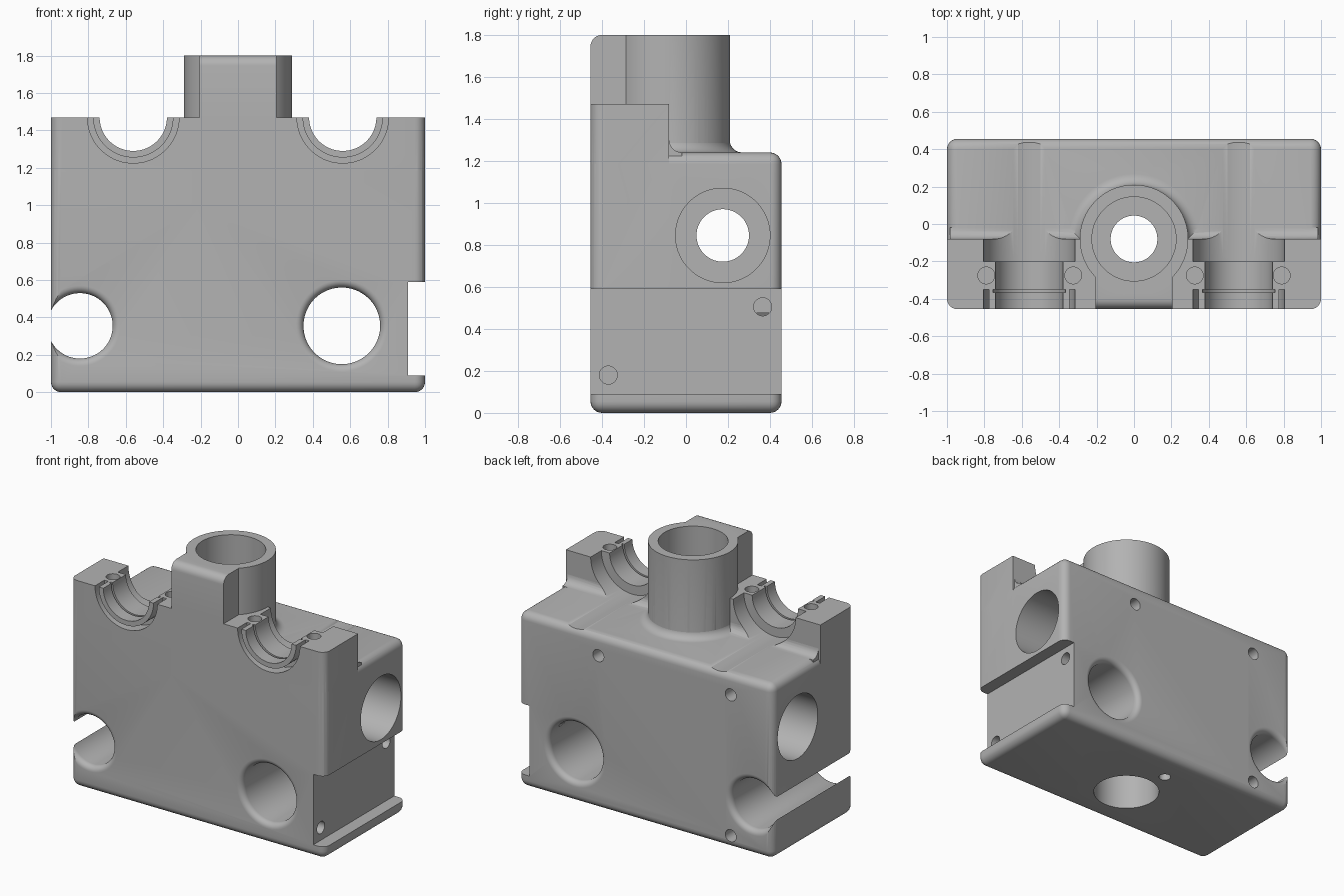
import bpy, bmesh, math
from mathutils import Matrix, Vector

cube = bpy.data.objects.get("Cube")
if cube:
    bpy.data.objects.remove(cube)

FRONT, BACK = -0.455, 0.455
DECK, SADDLE, TOP = 1.24, 1.47, 1.8
STEP = -0.08          # rear of the raised front wall and axis of the tower
ROUND = 0.055

grey = bpy.data.materials.new("cast_grey")
grey.use_nodes = True
grey.diffuse_color = (0.45, 0.45, 0.45, 1)
grey.node_tree.nodes["Principled BSDF"].inputs["Base Color"].default_value = grey.diffuse_color


def finish(bm, name):
    bmesh.ops.recalc_face_normals(bm, faces=bm.faces)
    mesh = bpy.data.meshes.new(name)
    bm.to_mesh(mesh)
    bm.free()
    mesh.materials.append(grey)
    ob = bpy.data.objects.new(name, mesh)
    bpy.context.collection.objects.link(ob)
    return ob


def box(name, lo, hi, rounded=None):
    """Box between two corners; edges chosen by a rule are rounded."""
    lo, hi = Vector(lo), Vector(hi)
    bm = bmesh.new()
    bmesh.ops.create_cube(bm, size=1)
    for v in bm.verts:
        v.co = (lo + hi) / 2 + v.co * (hi - lo)
    if rounded:
        edges = [e for e in bm.edges if rounded((e.verts[0].co + e.verts[1].co) / 2)]
        bmesh.ops.bevel(bm, geom=edges, offset=ROUND, segments=6, profile=0.5, affect='EDGES')
    return finish(bm, name)


def lathe(name, profile, centre, axis, ring=False, n=64):
    """Turn (radius, position) points round an axis; ring joins last to first."""
    turn = {'X': Matrix.Rotation(math.pi / 2, 4, 'Y'),
            'Y': Matrix.Rotation(-math.pi / 2, 4, 'X'),
            'Z': Matrix.Identity(4)}[axis]
    place = Matrix.Translation(centre) @ turn
    bm = bmesh.new()
    loops = []
    for r, t in profile:
        angles = [math.tau * (i + 0.5) / n for i in range(n)]
        loops.append([bm.verts.new(place @ Vector((r * math.cos(a), r * math.sin(a), t))) for a in angles])
    pairs = list(zip(loops, loops[1:]))
    if ring:
        pairs.append((loops[-1], loops[0]))
    else:
        bm.faces.new(loops[0])
        bm.faces.new(loops[-1])
    for a, b in pairs:
        for i in range(n):
            j = (i + 1) % n
            bm.faces.new((a[i], a[j], b[j], b[i]))
    return finish(bm, name)


def rod(name, r, start, end, centre, axis, n=64):
    return lathe(name, [(r, start), (r, end)], centre, axis, n=n)


def combine(body, other, operation):
    mod = body.modifiers.new("bool", 'BOOLEAN')
    mod.operation, mod.solver, mod.object = operation, 'EXACT', other
    bpy.context.view_layer.objects.active = body
    bpy.ops.object.modifier_apply(modifier=mod.name)
    bpy.data.objects.remove(other)


def cove(r, inner, base):
    """Concave quarter curve rising from base towards inner."""
    return [(inner + r - r * math.cos(a), base + r - r * math.sin(a))
            for a in (math.pi / 2 * i / 6 for i in range(7))]


# Main block and raised front wall
body = box("valve_block", (-1, FRONT, 0), (1, BACK, DECK), lambda c: True)
wall = box("front_wall", (-1, FRONT, 0.3), (1, STEP, SADDLE),
           lambda c: abs(c.x) > 0.9 and c.y < -0.4 and 0.5 < c.z < 1.2)
combine(body, wall, 'UNION')

# Fillet between deck and wall
bm = bmesh.new()
section = [(STEP - 0.02, DECK - 0.02)] + [(STEP - 0.02, DECK + 0.06)] + cove(0.06, STEP, DECK) + [(STEP + 0.06, DECK - 0.02)]
face = bm.faces.new([bm.verts.new((-0.985, y, z)) for y, z in section])
moved = bmesh.ops.extrude_face_region(bm, geom=[face])["geom"]
bmesh.ops.translate(bm, verts=[v for v in moved if isinstance(v, bmesh.types.BMVert)], vec=(1.97, 0, 0))
combine(body, finish(bm, "deck_fillet"), 'UNION')

# Tower with front pad and base fillet
tower_axis = (0, STEP, 0)
combine(body, rod("tower", 0.29, 0.8, TOP, tower_axis, 'Z', 96), 'UNION')
pad = box("tower_pad", (-0.205, FRONT, 1.0), (0.205, STEP, TOP), lambda c: c.y < -0.4 and c.z > 1.7)
combine(body, pad, 'UNION')
collar = [(0.25, DECK - 0.03), (0.25, DECK + 0.06)] + cove(0.06, 0.288, DECK) + [(0.348, DECK - 0.03)]
combine(body, lathe("tower_fillet", collar, tower_axis, 'Z', ring=True, n=96), 'UNION')

cutters = []

# Tower bore and bottom bore, joined by a narrow passage
cutters.append(lathe("vertical_bore", [(0.22, -0.1), (0.22, 0.5), (0.125, 0.5), (0.125, 1.25),
                                       (0.225, 1.25), (0.225, 1.9)], tower_axis, 'Z'))

# Cross bore with a wide port on each side
cutters.append(lathe("cross_bore", [(0.225, -1.1), (0.225, -0.6), (0.125, -0.6), (0.125, 0.6),
                                    (0.225, 0.6), (0.225, 1.1)], (0, 0.175, 0.845), 'X'))

# Front-to-back holes with rounded rims
for x, r in ((0.555, 0.205), (-0.845, 0.175)):
    front_rim = [(a, FRONT + b) for a, b in
                 [(r + 0.04 - 0.04 * math.sin(t), 0.04 - 0.04 * math.cos(t))
                  for t in (math.pi / 2 * i / 6 for i in range(7))]]
    rim = [(r + 0.04, FRONT - 0.05)] + front_rim
    cutters.append(lathe("cross_hole", rim + [(a, -b) for a, b in reversed(rim)], (x, 0, 0.355), 'Y'))

# Bearing saddles: half bore, wide rear, front seal groove, inner groove, screw holes
for side in (-1, 1):
    at = (side * 0.56, 0, SADDLE)
    cutters.append(lathe("saddle_bore", [(0.18, -0.6), (0.18, -0.365), (0.195, -0.365), (0.195, -0.35),
                                         (0.18, -0.35), (0.18, -0.2), (0.245, -0.2), (0.245, 0.6)], at, 'Y'))
    cutters.append(lathe("seal_groove", [(0.215, -0.6), (0.245, -0.6), (0.245, -0.35), (0.215, -0.35)],
                         at, 'Y', ring=True))
    for x in (0.325, 0.79):
        cutters.append(rod("saddle_screw_hole", 0.045, 1.2, 1.6, (side * x, -0.275, 0), 'Z', 32))

# Side slot with its two screw holes
cutters.append(box("side_slot", (0.91, -0.6, 0.09), (1.2, 0.6, 0.59)))
for y, z in ((0.365, 0.505), (-0.37, 0.18)):
    cutters.append(rod("slot_screw_hole", 0.043, 0.72, 1.0, (0, y, z), 'X', 32))

# Rear and bottom screw holes
for x, z in ((0.37, 1.09), (-0.67, 1.09), (-0.67, 0.09)):
    cutters.append(rod("rear_screw_hole", 0.043, 0.25, 0.6, (x, 0, z), 'Y', 32))
cutters.append(rod("bottom_screw_hole", 0.04, -0.1, 0.25, (-0.07, 0.24, 0), 'Z', 32))

for c in cutters:
    combine(body, c, 'DIFFERENCE')

# Smooth rounds, crisp edges
bpy.ops.object.select_all(action='DESELECT')
body.select_set(True)
bpy.context.view_layer.objects.active = body
bpy.ops.object.shade_smooth_by_angle(angle=math.radians(30))
